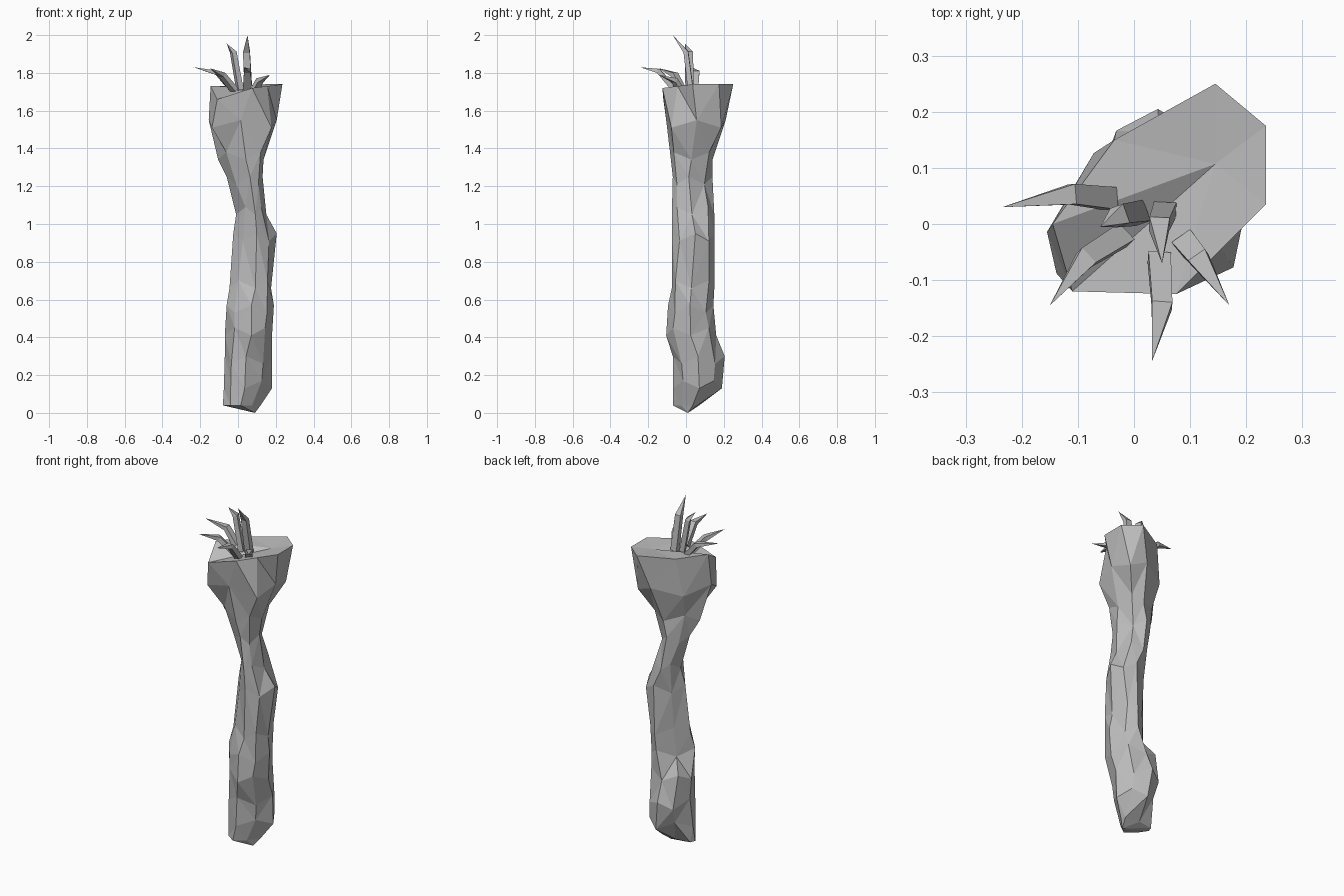
import bpy
import bmesh
from math import sqrt, cos, sin, pi
from mathutils import Vector

cube = bpy.data.objects.get("Cube")
if cube:
    bpy.data.objects.remove(cube, do_unlink=True)

grey = bpy.data.materials.new("plain grey")
grey.use_nodes = True
COLOUR = (0.5, 0.5, 0.5, 1)
grey.diffuse_color = COLOUR
grey.node_tree.nodes["Principled BSDF"].inputs["Base Color"].default_value = COLOUR


def finish(bm, name):
    """Turn the bmesh into a flat-shaded object."""
    bmesh.ops.recalc_face_normals(bm, faces=bm.faces)
    mesh = bpy.data.meshes.new(name)
    bm.to_mesh(mesh)
    bm.free()
    mesh.materials.append(grey)
    obj = bpy.data.objects.new(name, mesh)
    bpy.context.collection.objects.link(obj)
    return obj


def bridge(bm, lower, upper):
    """Join two rings of the same length with quads."""
    n = len(lower)
    for i in range(n):
        j = (i + 1) % n
        bm.faces.new((lower[i], lower[j], upper[j], upper[i]))


def fan(bm, ring, tip):
    """Close a ring onto one point."""
    point = bm.verts.new(tip)
    for i in range(len(ring)):
        bm.faces.new((ring[i], ring[i - 1], point))


def section(z, extents, stagger):
    """Eight-sided section touching its extents across x, y and both diagonals."""
    (x0, x1), (y0, y1), (u0, u1), (v0, v1) = extents
    reach = (x1, u1, y1, v1, -x0, -u0, -y0, -v0)
    normals = [Vector((cos(i * pi / 4), sin(i * pi / 4))) for i in range(8)]
    corners = []
    for i in range(8):
        a, b = reach[i], reach[(i + 1) % 8]
        side = Vector((-normals[i].y, normals[i].x))
        corners.append(normals[i] * a + side * (b * sqrt(2) - a))
    points = []
    for i in range(8):
        middle = (corners[i - 1] + corners[i]) / 2
        points.append((middle.x, middle.y, z + stagger * (-1) ** i))
    return points


# Root: height, then extents along x, y and the two diagonals
LEVELS = [
    (.04, (-.08, .12), (-.07, .07), (-.05, .12), (-.07, .09)),
    (.15, (-.075, .18), (-.07, .19), (-.05, .2), (-.1, .11)),
    (.28, (-.07, .18), (-.07, .205), (-.05, .2), (-.11, .14)),
    (.43, (-.07, .18), (-.105, .16), (-.05, .185), (-.15, .12)),
    (.55, (-.06, .19), (-.095, .145), (-.05, .18), (-.15, .05)),
    (.68, (-.045, .175), (-.075, .15), (-.02, .19), (-.15, .05)),
    (.93, (-.025, .205), (-.075, .15), (0, .21), (-.14, .06)),
    (1.07, (-.01, .15), (-.075, .15), (.01, .165), (-.12, .08)),
    (1.23, (-.06, .13), (-.07, .14), (-.02, .13), (-.11, .09)),
    (1.36, (-.105, .135), (-.08, .14), (-.07, .17), (-.13, .1)),
    (1.53, (-.155, .205), (-.105, .21), (-.16, .26), (-.18, .14)),
]
# Rim of the broad top
RIM = [
    (.235, .035, 1.74), (.235, .175, 1.74), (.145, .25, 1.74), (-.035, .15, 1.73),
    (-.145, 0, 1.73), (-.11, -.12, 1.66), (.075, -.125, 1.72), (.155, -.045, 1.73),
]

bm = bmesh.new()
rings = []
for k, (z, *extents) in enumerate(LEVELS):
    stagger = .02 * (-1) ** k if k else 0
    rings.append([bm.verts.new(p) for p in section(z, extents, stagger)])
rings.append([bm.verts.new(p) for p in RIM])
for lower, upper in zip(rings, rings[1:]):
    bridge(bm, lower, upper)
fan(bm, rings[0], (.09, .01, 0))
fan(bm, rings[-1], (.145, .107, 1.725))
bmesh.ops.triangulate(bm, faces=bm.faces)
finish(bm, "root")


# Leaves: four-sided spikes with a bend, given by base, bend and tip
def leaf(name, base, bend, tip):
    base, bend, tip = Vector(base), Vector(bend), Vector(tip)
    heading = tip - base
    side = Vector((-heading.y, heading.x, 0)).normalized()
    bm = bmesh.new()
    ends = []
    for centre, along, width in ((base, bend - base, .02), (bend, tip - base, .018)):
        out = along.cross(side).normalized() * width * .7
        across = side * width
        ends.append([bm.verts.new(centre + across * a + out * b)
                     for a, b in ((1, 1), (-1, 1), (-1, -1), (1, -1))])
    bridge(bm, *ends)
    bm.faces.new(ends[0])
    fan(bm, ends[1], tip)
    finish(bm, name)


leaf("tall_leaf", (.055, .025, 1.71), (.045, 0, 1.91), (.05, -.07, 2))
leaf("back_leaf", (.01, .02, 1.71), (-.025, .015, 1.91), (-.06, -.005, 1.955))
leaf("right_leaf", (-.04, .045, 1.72), (-.11, .053, 1.8), (-.235, .03, 1.83))
leaf("front_right_leaf", (-.02, -.02, 1.71), (-.085, -.06, 1.79), (-.15, -.145, 1.825))
leaf("front_leaf", (.045, -.06, 1.71), (.05, -.145, 1.81), (.032, -.245, 1.83))
leaf("front_left_leaf", (.09, -.03, 1.71), (.115, -.06, 1.76), (.17, -.145, 1.79))
